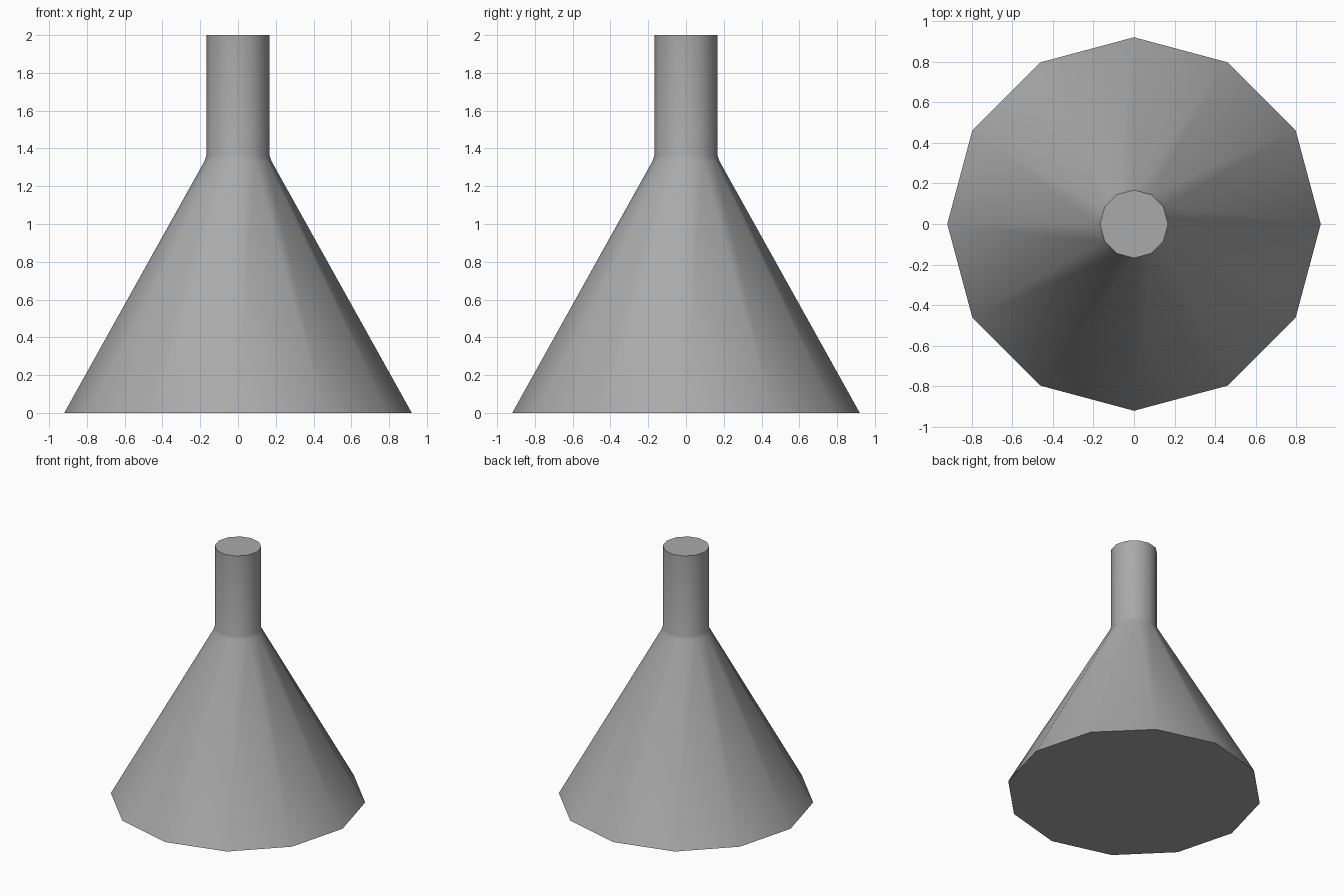
import bpy, bmesh
from math import radians, sin, cos, tau

cube = bpy.data.objects.get("Cube")
if cube:
    bpy.data.objects.remove(cube, do_unlink=True)

SIDES = 12
# Radius and height of each ring, from the wide base to the spout tip
PROFILE = [(0.92, 0), (0.176, 1.335), (0.168, 1.36), (0.168, 2)]

# Plain grey
grey = bpy.data.materials.new("grey")
grey.use_nodes = True
colour = (0.4, 0.4, 0.4, 1)
grey.diffuse_color = colour
grey.node_tree.nodes["Principled BSDF"].inputs["Base Color"].default_value = colour

# Funnel body: rings joined into walls, closed at both ends
bm = bmesh.new()
rings = [[bm.verts.new((r * cos(tau * i / SIDES), r * sin(tau * i / SIDES), z))
          for i in range(SIDES)] for r, z in PROFILE]
for low, high in zip(rings, rings[1:]):
    for i in range(SIDES):
        j = (i + 1) % SIDES
        bm.faces.new((low[i], low[j], high[j], high[i]))
bm.faces.new(rings[0][::-1])
bm.faces.new(rings[-1])

mesh = bpy.data.meshes.new("funnel")
bm.to_mesh(mesh)
bm.free()
mesh.materials.append(grey)
funnel = bpy.data.objects.new("funnel", mesh)
bpy.context.collection.objects.link(funnel)

# Smooth walls with crisp end rims
bpy.ops.object.select_all(action="DESELECT")
funnel.select_set(True)
bpy.context.view_layer.objects.active = funnel
bpy.ops.object.shade_smooth_by_angle(angle=radians(40))
